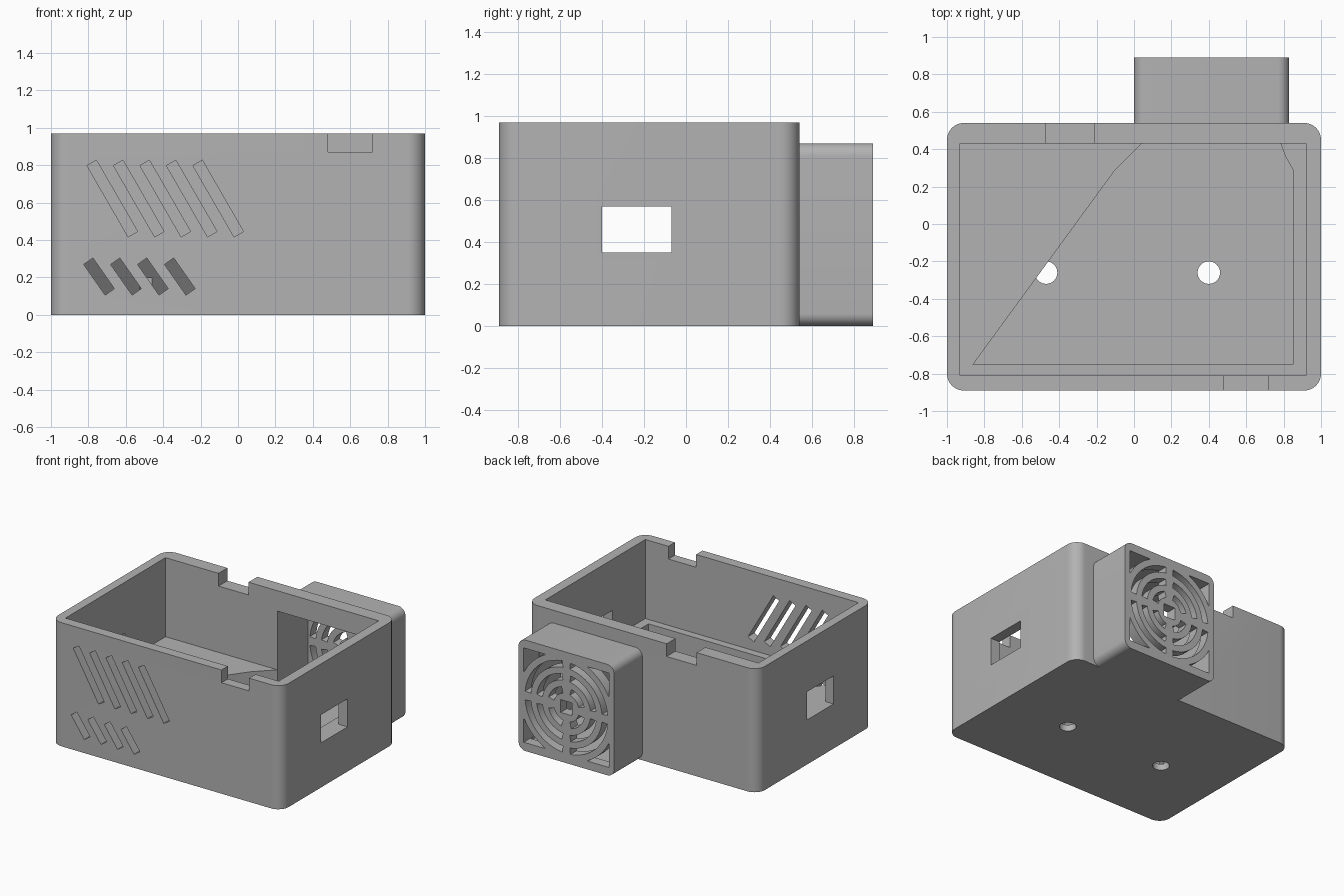
import bpy, bmesh
from math import sin, cos, acos, pi, radians
from mathutils import Vector, Matrix

old = bpy.data.objects.get("Cube")
if old:
    bpy.data.objects.remove(old, do_unlink=True)

grey = bpy.data.materials.new("plain grey plastic")
grey.use_nodes = True
grey.diffuse_color = (0.45, 0.45, 0.45, 1)
grey.node_tree.nodes["Principled BSDF"].inputs["Base Color"].default_value = (0.45, 0.45, 0.45, 1)


def prism(name, pts, lo, hi, along="z"):
    """Extrude a 2D outline: (x, y) along z, or (x, z) along y."""
    bm = bmesh.new()
    place = (lambda p, t: (p[0], p[1], t)) if along == "z" else (lambda p, t: (p[0], t, p[1]))
    base = bm.faces.new([bm.verts.new(place(p, lo)) for p in pts])
    ext = bmesh.ops.extrude_face_region(bm, geom=[base])
    step = Vector(place((0, 0), hi - lo))
    bmesh.ops.translate(bm, vec=step, verts=[v for v in ext["geom"] if isinstance(v, bmesh.types.BMVert)])
    bmesh.ops.recalc_face_normals(bm, faces=bm.faces)
    mesh = bpy.data.meshes.new(name)
    bm.to_mesh(mesh)
    bm.free()
    mesh.materials.append(grey)
    ob = bpy.data.objects.new(name, mesh)
    bpy.context.collection.objects.link(ob)
    return ob


def rect(x0, x1, y0, y1):
    return [(x0, y0), (x1, y0), (x1, y1), (x0, y1)]


def rounded(x0, x1, y0, y1, r, n=10):
    pts = []
    for k, (cx, cy) in enumerate(rect(x0 + r, x1 - r, y0 + r, y1 - r)):
        for i in range(n + 1):
            a = pi + (k + i / n) * pi / 2
            pts.append((cx + r * cos(a), cy + r * sin(a)))
    return pts


def tilted(cx, cz, length, width, angle):
    m = Matrix.Rotation(radians(angle), 2)
    return [Vector((cx, cz)) + m @ Vector(p) for p in
            rect(-length / 2, length / 2, -width / 2, width / 2)]


def cut(ob, cutters):
    """Subtract every cutter and bake the result."""
    for c in cutters:
        c.hide_render = True
        mod = ob.modifiers.new("cut", "BOOLEAN")
        mod.operation, mod.solver, mod.object = "DIFFERENCE", "EXACT", c
    baked = bpy.data.meshes.new_from_object(ob.evaluated_get(bpy.context.evaluated_depsgraph_get()))
    ob.modifiers.clear()
    ob.data = baked
    for c in cutters:
        bpy.data.objects.remove(c, do_unlink=True)


FLOOR, LEDGE, TOP = 0.05, 0.35, 0.97
FRONT, BACK, REAR = -0.89, 0.54, 0.89

# Enclosure: rounded tray with an upper cavity and a narrower lower one
body = prism("enclosure", rounded(-1, 1, FRONT, BACK, 0.09), 0, TOP)
lower = [(-0.86, -0.75), (0.85, -0.75), (0.85, 0.29), (0.81, 0.36), (0.78, 0.44),
         (0.04, 0.44), (0.04, 0.43), (-0.1, 0.29)]
cutters = [
    prism("upper_cavity", rect(-0.93, 0.92, -0.81, 0.43), LEDGE, 1.2),
    prism("lower_cavity", lower, FLOOR, LEDGE + 0.1),
    prism("fan_opening", rect(0.04, 0.78, FLOOR, 0.81), 0.4, 0.7, "y"),
    prism("front_notch", rect(0.48, 0.72, 0.87, 1.2), -1, -0.7, "y"),
    prism("back_notch", rect(-0.47, -0.21, 0.87, 1.2), 0.35, 0.7, "y"),
    prism("side_windows", rect(-1.2, 1.2, -0.4, -0.07), LEDGE, 0.57),
]
# Slanted vents
for i in range(5):
    cutters.append(prism("vent", tilted(-0.672 + 0.1415 * i, 0.622, 0.44, 0.058, -60), -1, -0.7, "y"))
for i in range(4):
    cutters.append(prism("vent", tilted(-0.743 + 0.144 * i, 0.205, 0.2, 0.06, -55), -1, -0.7, "y"))
# Screw holes in the floor
for x in (-0.47, 0.4):
    cutters.append(prism("screw_hole", rounded(x - 0.06, x + 0.06, -0.32, -0.2, 0.0599), -0.1, 0.2))
cut(body, cutters)

# Fan housing with ring grille
housing = prism("fan_housing", rounded(0, 0.83, 0, 0.87, 0.06), BACK, REAR, "y")
CX, CZ, HALF = 0.415, 0.435, 0.37


def sector(r0, r1, a0, a1, n=12):
    """Ring slot, its outer side clipped to the square opening."""
    angles = [a0 + (a1 - a0) * i / n for i in range(n + 1)]
    clip = lambda a: min(r1, HALF / max(abs(cos(a)), abs(sin(a))))
    pts = [(CX + r0 * cos(a), CZ + r0 * sin(a)) for a in angles]
    pts += [(CX + clip(a) * cos(a), CZ + clip(a) * sin(a)) for a in reversed(angles)]
    return prism("grille_slot", pts, 0.7, 1, "y")


cutters = [prism("fan_bay", rect(0.04, 0.78, FLOOR, 0.81), 0.5, 0.81, "y"),
           prism("hub_hole", rect(CX - 0.05, CX + 0.05, CZ - 0.05, CZ + 0.05), 0.7, 1, "y")]
for q in range(4):
    start = q * pi / 2
    for r0, r1 in ((0.11, 0.16), (0.21, 0.26), (0.31, 0.36)):
        gap = 0.03 / r0
        cutters.append(sector(r0, r1, start + gap, start + pi / 2 - gap))
    edge = acos(HALF / 0.41) + 0.02
    cutters.append(sector(0.41, 1, start + edge, start + pi / 2 - edge))
cut(housing, cutters)

# Smooth the rounded corners, keep edges sharp
for ob in (body, housing):
    bpy.ops.object.select_all(action="DESELECT")
    ob.select_set(True)
    bpy.context.view_layer.objects.active = ob
    bpy.ops.object.shade_smooth_by_angle(angle=radians(30))
